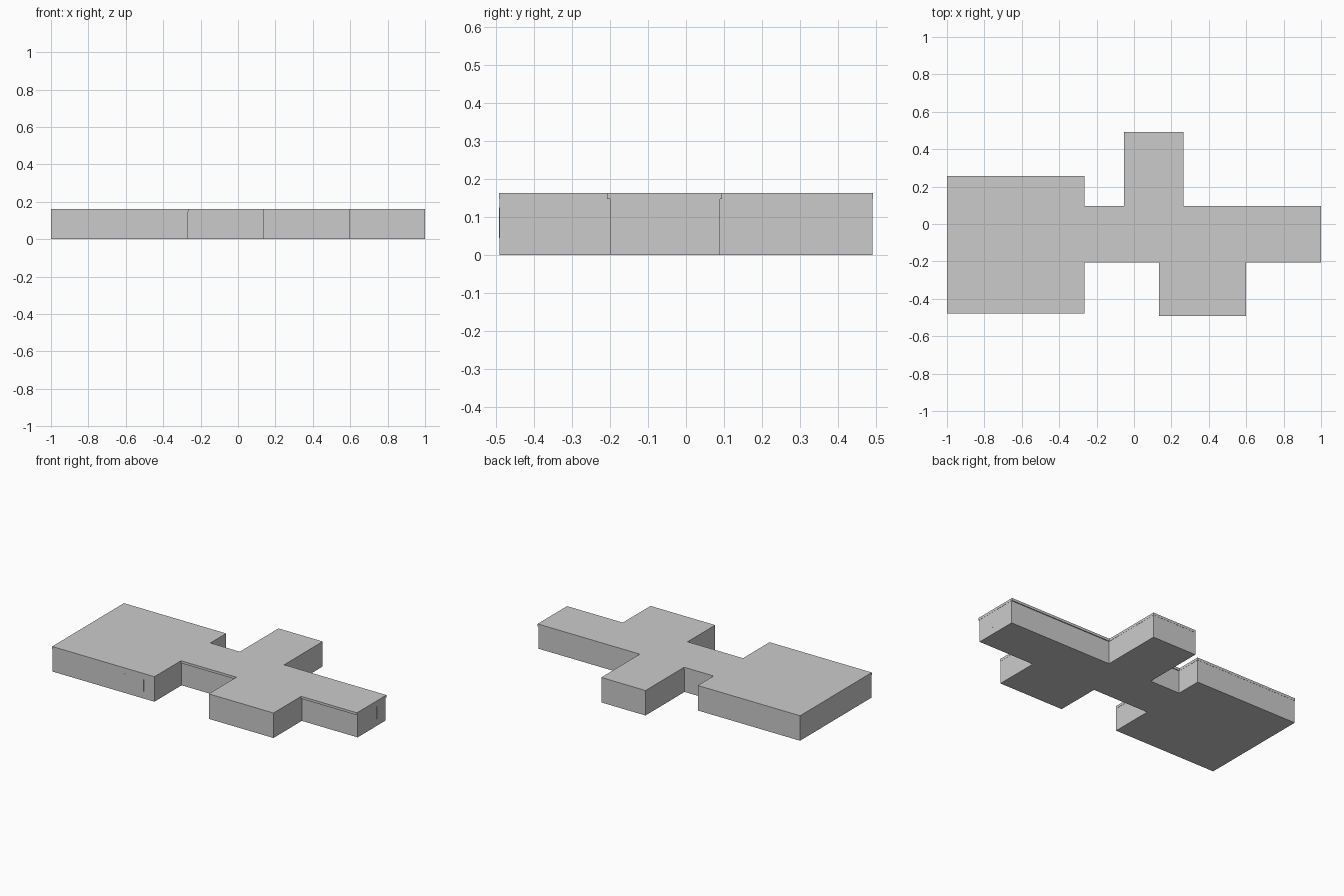
import bpy, bmesh

if "Cube" in bpy.data.objects:
    bpy.data.objects.remove(bpy.data.objects["Cube"])

WALL_TOP = 0.147
ROOF_TOP = 0.163


def prism(name, outline, z0, z1):
    """Extrude a plan outline into a closed solid."""
    mesh = bpy.data.meshes.new(name)
    bm = bmesh.new()
    face = bm.faces.new([bm.verts.new((x, y, z0)) for x, y in outline])
    ext = bmesh.ops.extrude_face_region(bm, geom=[face])
    for v in ext["geom"]:
        if isinstance(v, bmesh.types.BMVert):
            v.co.z = z1
    bmesh.ops.recalc_face_normals(bm, faces=bm.faces)
    bm.to_mesh(mesh)
    bm.free()
    obj = bpy.data.objects.new(name, mesh)
    bpy.context.collection.objects.link(obj)
    return obj


def plan(north, south, e):
    """Building outline: large hall, corridor with given sides, two wings.
    e is how far the outer walls sit back from the roof edge."""
    return [
        (-1 + e, -0.479 + e), (-0.265 - e, -0.479 + e),
        (-0.265 - e, south), (0.134 + e, south),
        (0.134 + e, -0.491 + e), (0.599 - e, -0.491 + e),
        (0.599 - e, south), (1 - e, south), (1 - e, north),
        (0.265 - e, north), (0.265 - e, 0.491 - e),
        (-0.053 + e, 0.491 - e), (-0.053 + e, north),
        (-0.265 - e, north), (-0.265 - e, 0.257 - e), (-1 + e, 0.257 - e),
    ]


# Walls, and a flat roof slab overhanging mostly along the corridor
prism("walls", plan(0.089, -0.199, 0.001), 0, WALL_TOP)
prism("roof_slab", plan(0.095, -0.207, 0), WALL_TOP, ROOF_TOP)


def strip(name, x, y, dx, dy):
    """Thin upright frame strip lying on a wall."""
    prism(name, [(x - dx, y - dy), (x + dx, y - dy),
                 (x + dx, y + dy), (x - dx, y + dy)], 0.045, 0.125)


# Window frame strips on the front walls and the corridor end
for i, (x, y) in enumerate([(-0.48, -0.478), (-0.345, -0.478),
                            (0.35, -0.49), (0.408, -0.49)]):
    strip(f"front_window_strip_{i}", x, y, 0.003, 0.001)
for i, y in enumerate([-0.08, 0.0]):
    strip(f"end_window_strip_{i}", 0.999, y, 0.001, 0.003)
